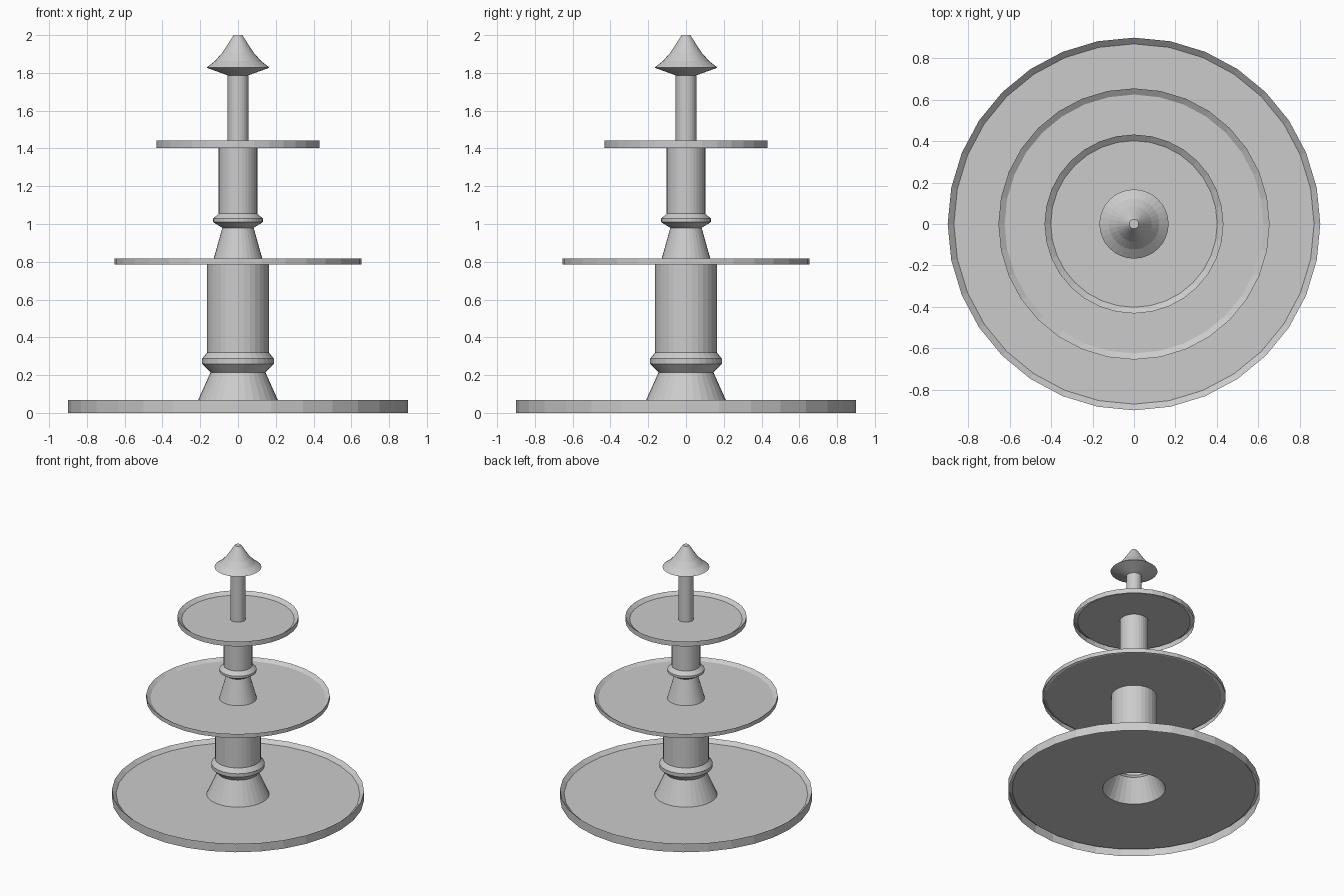
import bpy, bmesh, math

if "Cube" in bpy.data.objects:
    bpy.data.objects.remove(bpy.data.objects["Cube"])

SIDES = 32


def lathe(name, profile, cap_top=False):
    """Spin a (radius, z) profile around the z axis as an open shell."""
    bm = bmesh.new()
    rings = []
    for r, z in profile:
        rings.append([bm.verts.new((r * math.cos(2 * math.pi * i / SIDES),
                                    r * math.sin(2 * math.pi * i / SIDES), z))
                      for i in range(SIDES)])
    for low, high in zip(rings, rings[1:]):
        for i in range(SIDES):
            j = (i + 1) % SIDES
            bm.faces.new((low[i], low[j], high[j], high[i]))
    if cap_top:
        bm.faces.new(rings[-1])
    mesh = bpy.data.meshes.new(name)
    bm.to_mesh(mesh)
    bm.free()
    obj = bpy.data.objects.new(name, mesh)
    bpy.context.collection.objects.link(obj)
    return obj


def tray(name, radius, hole, bottom, floor, top):
    """Thin dish: outer wall, sloped inner lip and a raised floor."""
    return lathe(name, [(radius, bottom), (radius, top),
                        (radius - 0.03, floor), (hole, floor)])


# Three dishes, each smaller than the one below
tray("bottom_tray", 0.90, 0.224, 0.0, 0.04, 0.067)
tray("middle_tray", 0.655, 0.134, 0.785, 0.797, 0.817)
tray("top_tray", 0.432, 0.055, 1.402, 1.418, 1.441)

# Lower column: flared foot, collar and shaft
lathe("lower_column", [(0.224, 0.04), (0.145, 0.215), (0.19, 0.26),
                       (0.19, 0.287), (0.163, 0.32), (0.163, 0.797)])

# Middle column: the same idea, slimmer
lathe("middle_column", [(0.134, 0.797), (0.083, 0.98), (0.132, 1.01),
                        (0.132, 1.028), (0.102, 1.055), (0.102, 1.418)])

# Top rod and pointed finial
lathe("top_rod", [(0.055, 1.418), (0.055, 1.79)])
lathe("finial", [(0.055, 1.787), (0.167, 1.828), (0.122, 1.863),
                 (0.085, 1.905), (0.055, 1.95), (0.023, 2.0)], cap_top=True)
